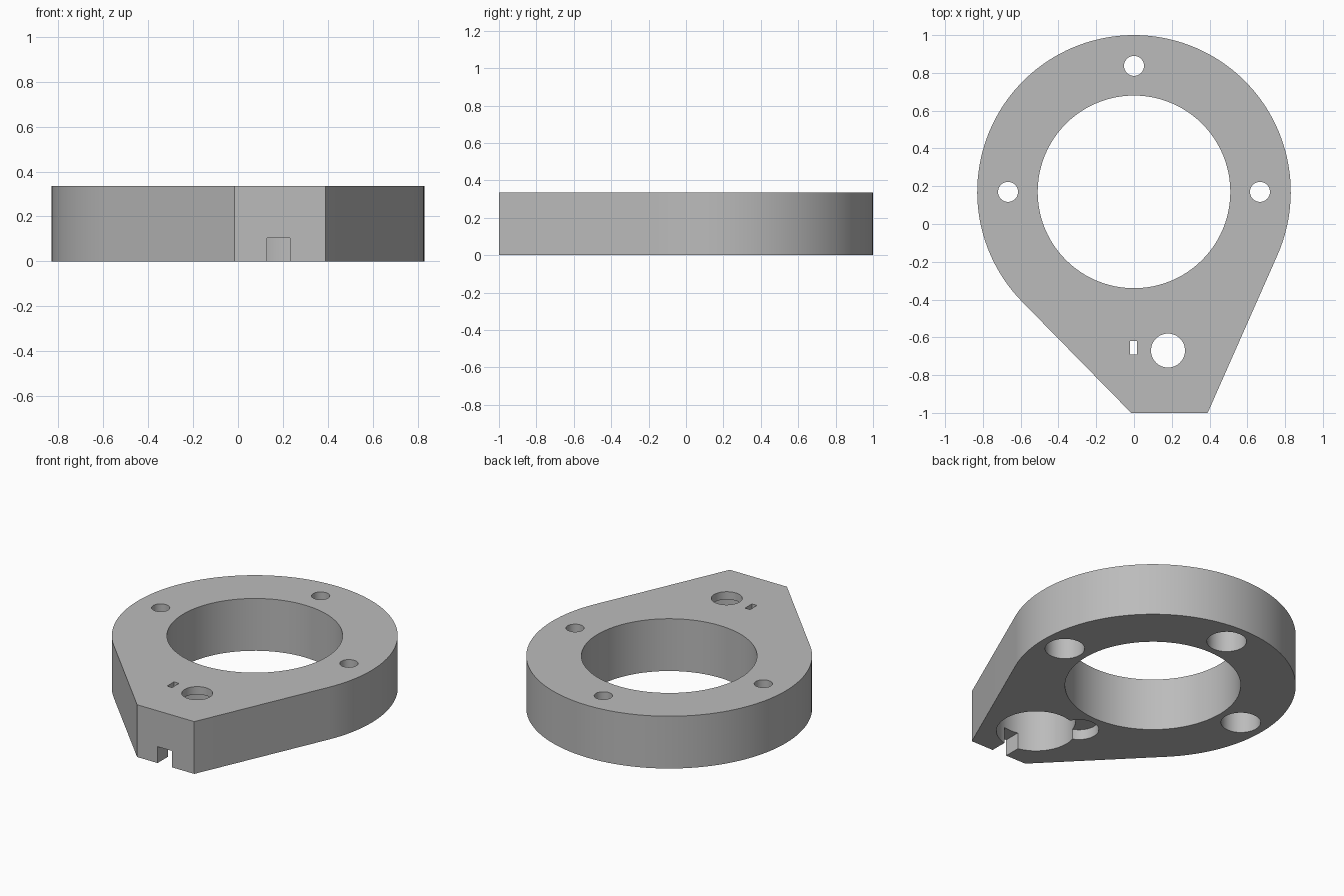
import bpy, bmesh, math
from mathutils import Vector

cube = bpy.data.objects.get("Cube")
if cube:
    bpy.data.objects.remove(cube, do_unlink=True)

HEIGHT = 0.335
CENTRE = Vector((0, 0.17))
RADIUS = 0.83
BOLT_RING = 0.667

grey = bpy.data.materials.new("plain grey")
grey.use_nodes = True
grey.diffuse_color = (0.5, 0.5, 0.5, 1)
grey.node_tree.nodes["Principled BSDF"].inputs["Base Color"].default_value = (0.5, 0.5, 0.5, 1)


def prism(name, outline, z0, z1):
    """Extrude a closed outline between two heights."""
    bm = bmesh.new()
    face = bm.faces.new([bm.verts.new((p[0], p[1], z0)) for p in outline])
    grown = bmesh.ops.extrude_face_region(bm, geom=[face])["geom"]
    bmesh.ops.translate(bm, vec=(0, 0, z1 - z0),
                        verts=[v for v in grown if isinstance(v, bmesh.types.BMVert)])
    bmesh.ops.recalc_face_normals(bm, faces=bm.faces)
    mesh = bpy.data.meshes.new(name)
    bm.to_mesh(mesh)
    bm.free()
    mesh.materials.append(grey)
    obj = bpy.data.objects.new(name, mesh)
    bpy.context.collection.objects.link(obj)
    return obj


def arc(centre, radius, start, end, count):
    return [(centre[0] + radius * math.cos(start + (end - start) * i / count),
             centre[1] + radius * math.sin(start + (end - start) * i / count))
            for i in range(count + 1)]


def circle(x, y, radius, count=48):
    return arc((x, y), radius, 0, math.tau, count)[:-1]


def rectangle(x0, x1, y0, y1):
    return [(x0, y0), (x1, y0), (x1, y1), (x0, y1)]


def tangent_angle(point, side):
    """Angle on the ring where a straight flank from the point touches it."""
    d = Vector(point) - CENTRE
    return math.atan2(d.y, d.x) + side * math.acos(RADIUS / d.length)


# Plate: a round ring body with two tangent flanks running to a flat nose
nose_left, nose_right = (0.39, -1), (-0.015, -1)
start = tangent_angle(nose_left, 1)
end = tangent_angle(nose_right, -1) + math.tau
plate = prism("mounting_plate",
              [nose_right, nose_left] + arc(CENTRE, RADIUS, start, end, 96), 0, HEIGHT)

LOW, HIGH = -0.1, HEIGHT + 0.1
cutters = []


def cut(name, outline, z0=LOW, z1=HIGH):
    cutters.append(prism(name, outline, z0, z1))


# Central opening
cut("centre_cutter", circle(CENTRE.x, CENTRE.y, 0.51, 96))

# Three bolt holes, wider from below
for quarter in range(3):
    a = quarter * math.pi / 2
    x, y = CENTRE.x + BOLT_RING * math.cos(a), CENTRE.y + BOLT_RING * math.sin(a)
    cut("bolt_cutter", circle(x, y, 0.053))
    cut("counterbore_cutter", circle(x, y, 0.115), LOW, 0.2)

# Shallow blind pocket in the fourth bolt position
cut("pocket_cutter", circle(0, CENTRE.y - BOLT_RING, 0.115), LOW, 0.065)

# Nose bore with a thin roof, its window, the small slit and the cable channel
cut("bore_cutter", circle(0.18, -0.67, 0.23, 64), LOW, 0.285)
cut("window_cutter", circle(0.18, -0.67, 0.09))
cut("slit_cutter", rectangle(-0.02, 0.016, -0.69, -0.62))
cut("channel_cutter", rectangle(0.13, 0.232, -1.1, -0.7), LOW, 0.105)

bpy.ops.object.select_all(action='DESELECT')
bpy.context.view_layer.objects.active = plate
plate.select_set(True)
for cutter in cutters:
    mod = plate.modifiers.new(cutter.name, 'BOOLEAN')
    mod.operation = 'DIFFERENCE'
    mod.solver = 'EXACT'
    mod.object = cutter
    bpy.ops.object.modifier_apply(modifier=mod.name)
    bpy.data.objects.remove(cutter, do_unlink=True)

bpy.ops.object.shade_smooth_by_angle(angle=math.radians(30))
